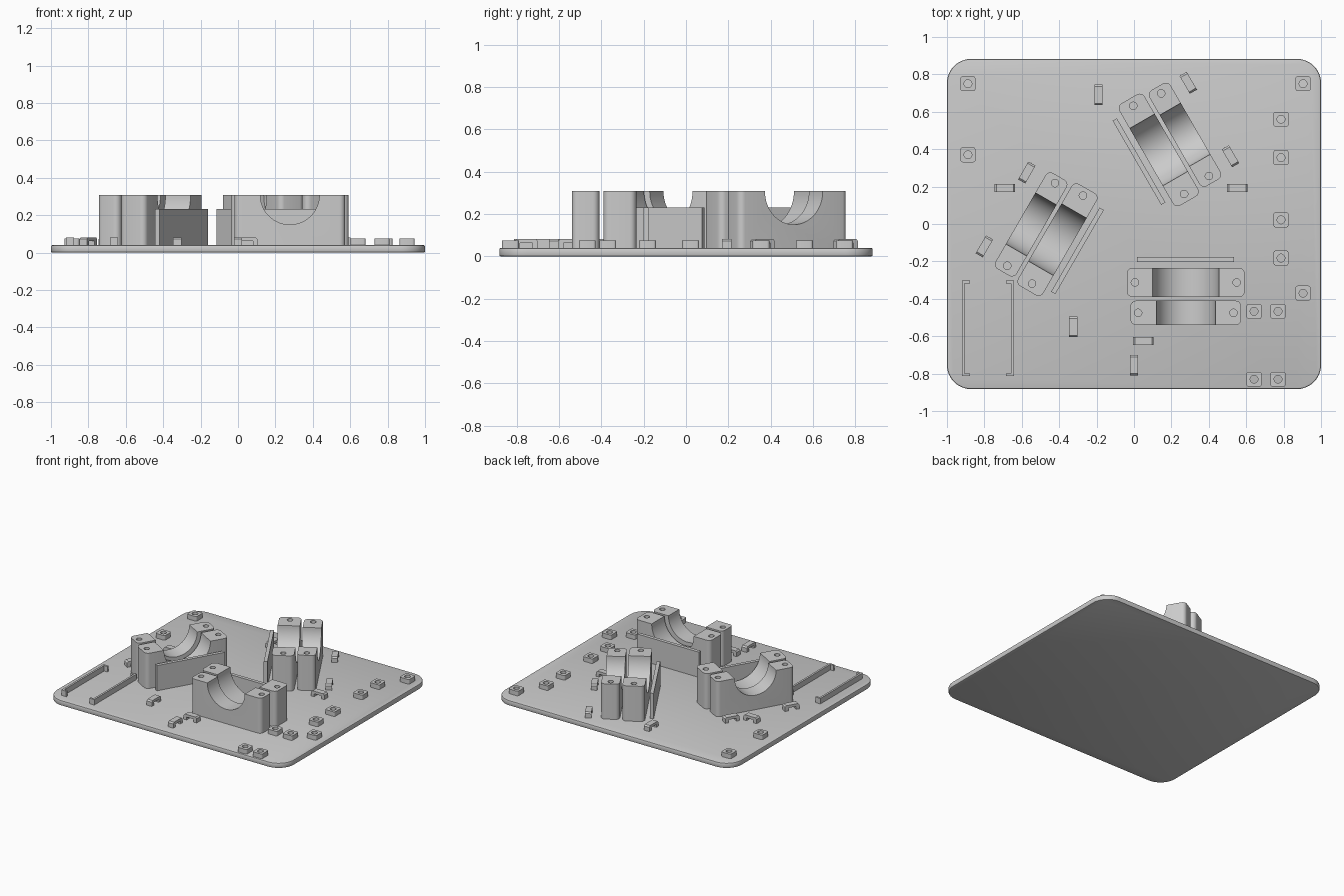
import bpy, bmesh, math
from mathutils import Matrix, Vector

if "Cube" in bpy.data.objects:
    bpy.data.objects.remove(bpy.data.objects["Cube"], do_unlink=True)

grey = bpy.data.materials.new("plain grey")
grey.use_nodes = True
colour = (0.6, 0.6, 0.6, 1)
grey.diffuse_color = colour
grey.node_tree.nodes["Principled BSDF"].inputs["Base Color"].default_value = colour

TOP = 0.04       # upper face of the base plate
SINK = 0.03      # parts start slightly inside the plate


def rounded(x0, x1, y0, y1, r, n=6):
    """Outline of a rectangle with rounded corners."""
    corners = [(x1 - r, y1 - r), (x0 + r, y1 - r), (x0 + r, y0 + r), (x1 - r, y0 + r)]
    return [(cx + r * math.cos(a), cy + r * math.sin(a))
            for i, (cx, cy) in enumerate(corners)
            for a in [math.pi / 2 * (i + k / n) for k in range(n + 1)]]


def box(x0, x1, y0, y1):
    return [(x0, y0), (x1, y0), (x1, y1), (x0, y1)]


def prism(name, outline, low, high, upright=False):
    """Extrude an outline along z, or an x-z outline along y when upright."""
    bm = bmesh.new()
    place = (lambda p: (p[0], low, p[1])) if upright else (lambda p: (p[0], p[1], low))
    face = bm.faces.new([bm.verts.new(place(p)) for p in outline])
    grown = bmesh.ops.extrude_face_region(bm, geom=[face])["geom"]
    step = Vector((0, high - low, 0) if upright else (0, 0, high - low))
    bmesh.ops.translate(bm, vec=step, verts=[v for v in grown if isinstance(v, bmesh.types.BMVert)])
    bmesh.ops.recalc_face_normals(bm, faces=bm.faces[:])
    mesh = bpy.data.meshes.new(name)
    bm.to_mesh(mesh)
    bm.free()
    mesh.materials.append(grey)
    obj = bpy.data.objects.new(name, mesh)
    bpy.context.collection.objects.link(obj)
    return obj


def apply_modifiers(obj):
    bpy.context.view_layer.update()
    done = obj.evaluated_get(bpy.context.evaluated_depsgraph_get())
    mesh = bpy.data.meshes.new_from_object(done)
    obj.modifiers.clear()
    obj.data = mesh


def cut(obj, cylinders):
    """Cut cylinders given as (centre, radius, length, lies_along_y)."""
    bm = bmesh.new()
    for centre, radius, length, lying in cylinders:
        turn = Matrix.Rotation(math.pi / 2, 4, "X") if lying else Matrix()
        bmesh.ops.create_cone(bm, cap_ends=True, segments=64 if lying else 20,
                              radius1=radius, radius2=radius, depth=length,
                              matrix=Matrix.Translation(centre) @ turn)
    mesh = bpy.data.meshes.new("cutter")
    bm.to_mesh(mesh)
    bm.free()
    mesh.materials.append(grey)
    cutter = bpy.data.objects.new("cutter", mesh)
    cutter.hide_render = True
    bpy.context.collection.objects.link(cutter)
    mod = obj.modifiers.new("cut", "BOOLEAN")
    mod.operation, mod.solver, mod.object = "DIFFERENCE", "EXACT", cutter
    apply_modifiers(obj)
    bpy.data.objects.remove(cutter, do_unlink=True)


def smooth(obj):
    bpy.ops.object.select_all(action="DESELECT")
    obj.select_set(True)
    bpy.context.view_layer.objects.active = obj
    bpy.ops.object.shade_smooth_by_angle(angle=math.radians(30))


# Base plate with softened rims
plate = prism("base_plate", rounded(-1, 1, -0.883, 0.883, 0.13, 12), 0, TOP)
bevel = plate.modifiers.new("rim", "BEVEL")
bevel.width, bevel.segments, bevel.angle_limit = 0.008, 2, math.radians(40)
apply_modifiers(plate)
smooth(plate)

# Three cradles, each two grooved blocks and a low wall, spaced around the centre
MID = 0.277
cradle_parts = [("rear", 0.315, -0.39, -0.235, 0.177, 0.272),
                ("front", 0.296, -0.54, -0.41, 0.158, 0.255)]
for turn in range(3):
    spin = Matrix.Rotation(turn * math.tau / 3, 4, "Z")
    for part, half, y0, y1, groove, hole in cradle_parts:
        block = prism(f"cradle_{part}_block_{turn + 1}",
                      rounded(MID - half, MID + half, y0, y1, 0.03), SINK, 0.308)
        y = (y0 + y1) / 2
        cut(block, [((MID, y, 0.308), groove, 0.4, True)] +
            [((MID + s * hole, y, 0.308), 0.02, 0.2, False) for s in (-1, 1)])
        block.matrix_world = spin
        smooth(block)
    wall = prism(f"cradle_wall_{turn + 1}", box(0.016, 0.535, -0.203, -0.177), SINK, 0.232)
    wall.matrix_world = spin

# Square standoffs with screw holes
spots = [(-0.888, 0.75), (-0.888, 0.37), (0.904, 0.75), (0.904, -0.37)]
spots += [(0.786, y) for y in (0.56, 0.355, 0.022, -0.182)]
spots += [(x, y) for x in (0.642, 0.77) for y in (-0.467, -0.83)]
for i, (x, y) in enumerate(spots):
    post = prism(f"standoff_{i + 1}", rounded(-0.04, 0.04, -0.04, 0.04, 0.012, 4), SINK, 0.075)
    cut(post, [((0, 0, 0.075), 0.021, 0.07, False)])
    post.location = (x, y, 0)
    smooth(post)

# Cable clips: small bridges standing on two feet
arch = [(0.055, SINK), (0.055, 0.072), (0.045, 0.082), (-0.045, 0.082), (-0.055, 0.072),
        (-0.055, SINK), (-0.03, SINK), (-0.03, 0.062), (0.03, 0.062), (0.03, SINK)]
clips = [(0.05, -0.625, 0), (0, -0.755, 90), (-0.325, -0.55, 90), (-0.19, 0.69, 90),
         (0.29, 0.755, 120), (0.516, 0.362, 120), (0.553, 0.192, 0),
         (-0.69, 0.192, 0), (-0.573, 0.275, 60), (-0.8, -0.12, 60)]
for i, (x, y, angle) in enumerate(clips):
    clip = prism(f"cable_clip_{i + 1}", arch, -0.022, 0.022, upright=True)
    clip.location = (x, y, 0)
    clip.rotation_euler.z = math.radians(angle)

# Pair of facing rails with lips at both ends
rail = [(0, -0.255), (0.042, -0.255), (0.042, -0.24), (0.015, -0.24),
        (0.015, 0.24), (0.042, 0.24), (0.042, 0.255), (0, 0.255)]
for name, x, side in (("right_rail", -0.92, 1), ("left_rail", -0.642, -1)):
    prism(name, [(x + side * px, py - 0.558) for px, py in rail], SINK, 0.082)
